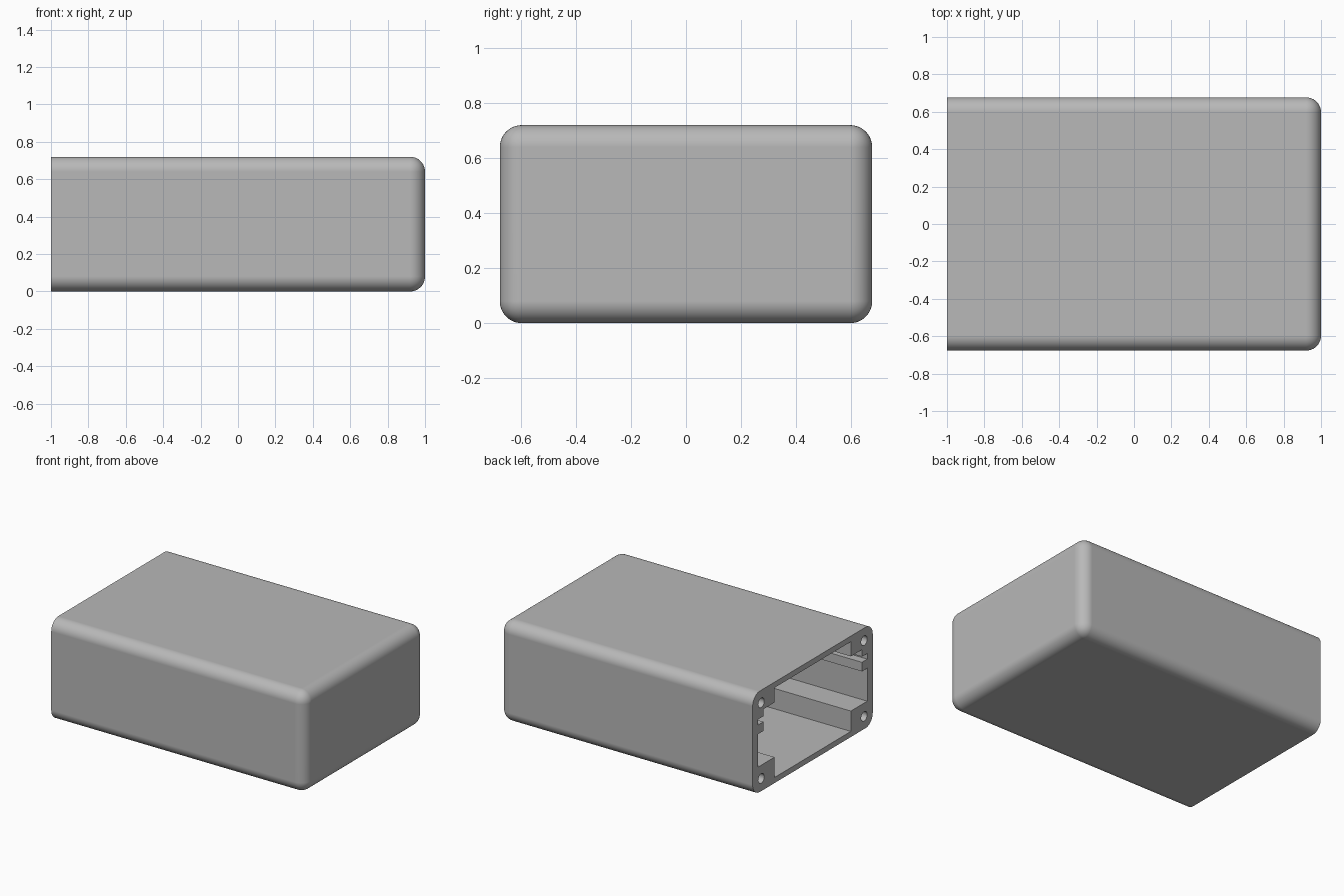
import bpy, bmesh
from mathutils import Matrix

cube = bpy.data.objects.get("Cube")
if cube:
    bpy.data.objects.remove(cube, do_unlink=True)

HALF_Y, HEIGHT, RADIUS = 0.677, 0.72, 0.08
WALL_Y, POST_Y, TAB_Y = 0.615, 0.43, 0.555
FLOOR, END_WALL = 0.04, 0.94

grey = bpy.data.materials.new("housing_grey")
grey.use_nodes = True
colour = (0.48, 0.48, 0.48, 1)
grey.diffuse_color = colour
grey.node_tree.nodes["Principled BSDF"].inputs["Base Color"].default_value = colour


def to_object(name, bm):
    bmesh.ops.recalc_face_normals(bm, faces=bm.faces[:])
    mesh = bpy.data.meshes.new(name)
    bm.to_mesh(mesh)
    bm.free()
    mesh.materials.append(grey)
    obj = bpy.data.objects.new(name, mesh)
    bpy.context.collection.objects.link(obj)
    return obj


def carve(target, cutter):
    mod = target.modifiers.new("carve", 'BOOLEAN')
    mod.operation, mod.solver, mod.object = 'DIFFERENCE', 'EXACT', cutter
    bpy.context.view_layer.objects.active = target
    bpy.ops.object.modifier_apply(modifier=mod.name)
    bpy.data.objects.remove(cutter, do_unlink=True)


# Outer housing: rounded everywhere but around the open end
bm = bmesh.new()
bmesh.ops.create_cube(bm, size=1, matrix=Matrix.Translation((0, 0, HEIGHT / 2))
                      @ Matrix.Diagonal((2, 2 * HALF_Y, HEIGHT, 1)))
edges = [e for e in bm.edges if any(v.co.x > 0 for v in e.verts)]
bmesh.ops.bevel(bm, geom=edges, offset=RADIUS, segments=10, profile=0.5,
                affect='EDGES', clamp_overlap=True)
housing = to_object("housing", bm)

# Cavity outline leaves corner posts, tabs and guide rails along the sides
half = [(POST_Y, FLOOR), (POST_Y, 0.185), (WALL_Y, 0.185),
        (WALL_Y, 0.42), (TAB_Y, 0.42), (TAB_Y, 0.485), (WALL_Y, 0.485),
        (WALL_Y, 0.525), (TAB_Y, 0.525), (TAB_Y, 0.575),
        (POST_Y, 0.575), (POST_Y, HEIGHT - FLOOR)]
outline = half + [(-y, z) for y, z in reversed(half)]
bm = bmesh.new()
face = bm.faces.new([bm.verts.new((-1.1, y, z)) for y, z in outline])
extruded = bmesh.ops.extrude_face_region(bm, geom=[face])["geom"]
bmesh.ops.translate(bm, vec=(END_WALL + 1.1, 0, 0),
                    verts=[g for g in extruded if isinstance(g, bmesh.types.BMVert)])
carve(housing, to_object("cavity_cutter", bm))

# Screw holes in the four corner posts
bm = bmesh.new()
for side in (-1, 1):
    for z in (0.09, HEIGHT - 0.09):
        bmesh.ops.create_cone(bm, cap_ends=True, segments=24, radius1=0.034,
                              radius2=0.034, depth=0.6,
                              matrix=Matrix.Translation((-1, side * 0.58, z))
                              @ Matrix.Rotation(1.5708, 4, 'Y'))
carve(housing, to_object("screw_hole_cutter", bm))

# Smooth fillets with clean flat sides
bpy.context.view_layer.objects.active = housing
housing.select_set(True)
bpy.ops.object.shade_smooth_by_angle(angle=0.6)
weighted = housing.modifiers.new("weighted_normals", 'WEIGHTED_NORMAL')
weighted.keep_sharp = True
